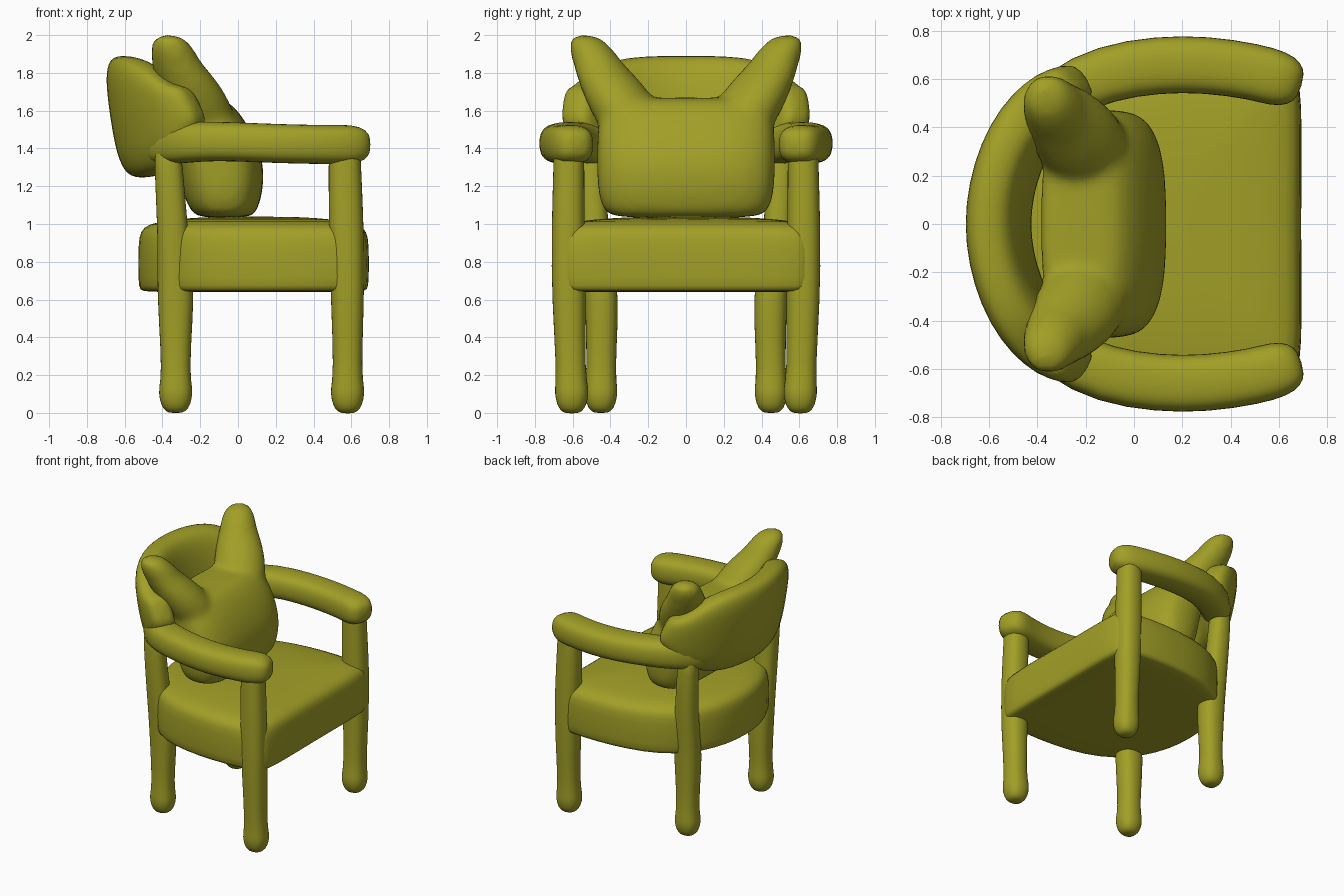
import bpy, bmesh, math
from mathutils import Vector

if "Cube" in bpy.data.objects:
    bpy.data.objects.remove(bpy.data.objects["Cube"])

olive = bpy.data.materials.new("olive")
olive.use_nodes = True
COLOR = (0.36, 0.35, 0.02, 1)
olive.diffuse_color = COLOR
olive.node_tree.nodes["Principled BSDF"].inputs["Base Color"].default_value = COLOR


def bridge(bm, rings):
    """Skin a list of point rings and close both ends."""
    loops = [[bm.verts.new(p) for p in ring] for ring in rings]
    n = len(loops[0])
    for a, b in zip(loops, loops[1:]):
        for i in range(n):
            bm.faces.new((a[i], a[(i + 1) % n], b[(i + 1) % n], b[i]))
    bm.faces.new(loops[0][::-1])
    bm.faces.new(loops[-1])


def sweep(bm, stations, power=1.0, cap=0.9, lean=0.0, sides=16):
    """Rounded tube through (x, y, z, width, height) stations."""
    pts = [Vector(s[:3]) for s in stations]
    rings = []

    def ring(centre, tangent, w, h):
        if abs(tangent.z) > 0.7:
            side, up = Vector((1, 0, 0)), Vector((0, 1, 0))
        else:
            side = tangent.cross(Vector((0, 0, 1))).normalized()
            up = side.cross(tangent).normalized() + side * lean
        out = []
        for i in range(sides):
            c, s = math.cos(math.tau * i / sides), math.sin(math.tau * i / sides)
            c = math.copysign(abs(c) ** power, c)
            s = math.copysign(abs(s) ** power, s)
            out.append(centre + side * w * c + up * h * s)
        rings.append(out)

    last = len(pts) - 1
    for i, st in enumerate(stations):
        t = (pts[min(i + 1, last)] - pts[max(i - 1, 0)]).normalized()
        w, h = st[3:]
        r = min(w, h) * cap
        if i == 0 and cap:
            ring(pts[i] - t * r, t, w * 0.4, h * 0.4)
            ring(pts[i] - t * r * 0.7, t, w * 0.8, h * 0.8)
        ring(pts[i], t, w, h)
        if i == last and cap:
            ring(pts[i] + t * r * 0.7, t, w * 0.8, h * 0.8)
            ring(pts[i] + t * r, t, w * 0.4, h * 0.4)
    bridge(bm, rings)


def finish(name, bm, voxel=0):
    bmesh.ops.recalc_face_normals(bm, faces=bm.faces)
    mesh = bpy.data.meshes.new(name)
    bm.to_mesh(mesh)
    bm.free()
    mesh.materials.append(olive)
    obj = bpy.data.objects.new(name, mesh)
    bpy.context.collection.objects.link(obj)
    obj.modifiers.new("round", "SUBSURF").levels = 1
    obj.modifiers["round"].render_levels = 1
    if voxel:
        remesh = obj.modifiers.new("fuse", "REMESH")
        remesh.mode, remesh.voxel_size = "VOXEL", voxel
        remesh.use_smooth_shade = True
        soften = obj.modifiers.new("soften", "SMOOTH")
        soften.factor, soften.iterations = 0.5, 6
    mesh.shade_smooth()


def part(name, stations, **options):
    bm = bmesh.new()
    sweep(bm, stations, **options)
    finish(name, bm)


# Seat: straight front, bowed sides flush with the posts, round back, domed top
half = [(0.69, 0), (0.695, 0.35), (0.69, 0.62), (0.64, 0.69), (0.4, 0.715), (0.15, 0.71),
        (-0.1, 0.67), (-0.3, 0.575), (-0.44, 0.41), (-0.515, 0.21), (-0.535, 0)]
outline = half + [(x, -y) for x, y in half[-2:0:-1]]
levels = [(0.64, 0.5), (0.64, 0.94), (0.65, 0.985), (0.69, 1), (0.9, 1),
          (0.96, 0.98), (1.0, 0.92), (1.025, 0.7), (1.04, 0.35)]
bm = bmesh.new()
bridge(bm, [[(0.08 + (x - 0.08) * k, y * k, z) for x, y in outline] for z, k in levels])
finish("seat", bm)

for s, label in ((1, "left"), (-1, "right")):
    # Front post: bulb foot up to the armrest
    part("front_post_" + label, [
        (0.58, s * 0.605, 0.075, 0.088, 0.088), (0.58, s * 0.605, 0.13, 0.092, 0.092),
        (0.58, s * 0.61, 0.21, 0.074, 0.076), (0.58, s * 0.62, 0.6, 0.09, 0.092),
        (0.575, s * 0.625, 0.95, 0.095, 0.09), (0.565, s * 0.62, 1.3, 0.088, 0.083),
        (0.565, s * 0.62, 1.4, 0.085, 0.083)], power=0.85)
    # Back leg and the post above the seat
    part("back_leg_" + label, [
        (-0.33, s * 0.45, 0.075, 0.088, 0.086), (-0.33, s * 0.45, 0.13, 0.092, 0.09),
        (-0.33, s * 0.45, 0.21, 0.074, 0.076), (-0.33, s * 0.445, 0.5, 0.092, 0.088),
        (-0.33, s * 0.45, 0.7, 0.1, 0.09), (-0.345, s * 0.49, 0.95, 0.08, 0.075),
        (-0.37, s * 0.5, 1.35, 0.078, 0.075)], power=0.85)
    # Armrest
    part("armrest_" + label, [
        (0.6, s * 0.6, 1.42, 0.118, 0.108), (0.5, s * 0.63, 1.42, 0.118, 0.105),
        (0.3, s * 0.66, 1.423, 0.12, 0.105), (0.1, s * 0.66, 1.43, 0.12, 0.105),
        (-0.12, s * 0.625, 1.44, 0.12, 0.105), (-0.3, s * 0.54, 1.43, 0.115, 0.11),
        (-0.4, s * 0.43, 1.42, 0.1, 0.11)], power=0.72)

# Curved backrest, flaring outward at the top, with low rolled ends
wing = [(-0.28, 0.565, 1.61, 0.1, 0.14), (-0.35, 0.52, 1.57, 0.11, 0.22),
        (-0.44, 0.41, 1.56, 0.118, 0.295), (-0.51, 0.28, 1.565, 0.118, 0.32),
        (-0.55, 0.14, 1.568, 0.118, 0.325)]
path = wing + [(-0.565, 0, 1.568, 0.118, 0.325)]
path += [(x, -y, z, w, h) for x, y, z, w, h in reversed(wing)]
part("backrest", path, power=0.65, cap=0.7, lean=0.15, sides=20)

# Cushion: leaning body with two pulled-up knobbed corners
bm = bmesh.new()
sweep(bm, [(-0.07, 0, 1.03, 0.13, 0.38), (-0.075, 0, 1.06, 0.175, 0.435),
           (-0.08, 0, 1.15, 0.21, 0.47), (-0.09, 0, 1.3, 0.235, 0.475),
           (-0.13, 0, 1.45, 0.225, 0.475), (-0.185, 0, 1.58, 0.205, 0.465),
           (-0.22, 0, 1.65, 0.17, 0.42), (-0.23, 0, 1.67, 0.12, 0.36)],
      power=0.68, cap=0, sides=24)
for s in (1, -1):
    sweep(bm, [(-0.18, s * 0.27, 1.5, 0.19, 0.19), (-0.23, s * 0.35, 1.66, 0.19, 0.19),
               (-0.28, s * 0.415, 1.77, 0.165, 0.165), (-0.325, s * 0.465, 1.85, 0.135, 0.135),
               (-0.34, s * 0.49, 1.9, 0.125, 0.125)], cap=0.95)
finish("cushion", bm, voxel=0.025)
